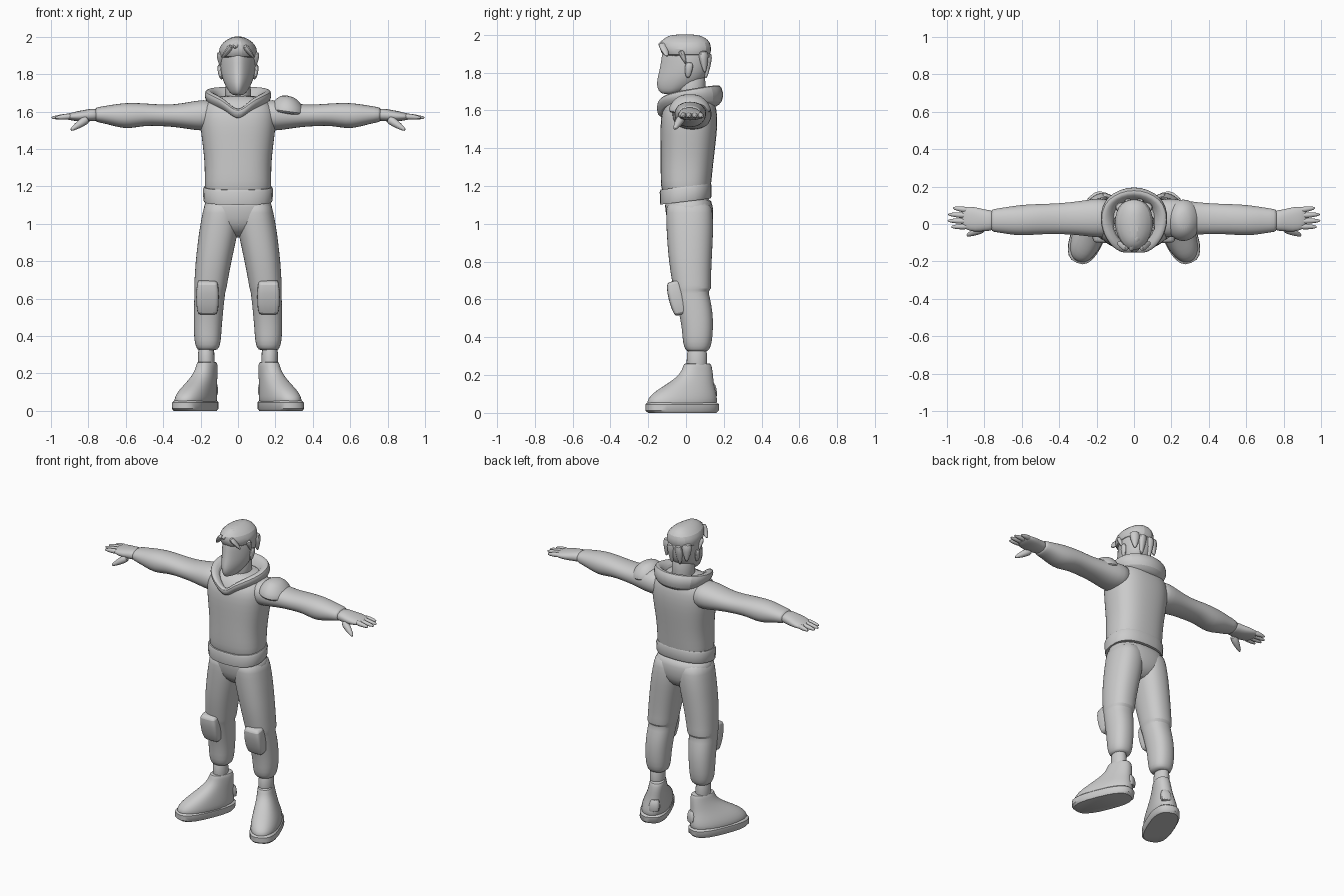
import bpy, bmesh, math
from mathutils import Matrix, Vector

grey = bpy.data.materials.new("plain_grey")
grey.diffuse_color = (0.6, 0.6, 0.6, 1)
MIRROR = Matrix.Scale(-1, 4, (1, 0, 0))
ALONG_X = Matrix(((0, 0, 1, 0), (0, 1, 0, 0), (1, 0, 0, 0), (0, 0, 0, 1)))


def finish(name, bm, mat=Matrix(), sub=0, angle=40):
    bm.transform(mat)
    bmesh.ops.recalc_face_normals(bm, faces=bm.faces)
    me = bpy.data.meshes.new(name)
    bm.to_mesh(me)
    bm.free()
    me.materials.append(grey)
    ob = bpy.data.objects.new(name, me)
    bpy.context.collection.objects.link(ob)
    if sub:
        m = ob.modifiers.new("smooth", "SUBSURF")
        m.levels = m.render_levels = sub
    bpy.ops.object.select_all(action='DESELECT')
    ob.select_set(True)
    bpy.context.view_layer.objects.active = ob
    bpy.ops.object.shade_smooth_by_angle(angle=math.radians(angle))
    return ob


def skin(bm, rings):
    """Bridge rings of points and close both ends."""
    vs = [[bm.verts.new(p) for p in r] for r in rings]
    n = len(vs[0])
    for a, b in zip(vs, vs[1:]):
        for i in range(n):
            bm.faces.new((a[i], a[(i + 1) % n], b[(i + 1) % n], b[i]))
    bm.faces.new(vs[0])
    bm.faces.new(vs[-1])


def loft(name, rings, mat=Matrix(), n=20, power=2.0, pinch=0, tilt=0, sub=1, angle=40):
    """Rings are (height, x min, x max, y min, y max)."""
    pts = []
    for z, x0, x1, y0, y1 in rings:
        ring = []
        for i in range(n):
            t = 2 * math.pi * i / n
            c, s = math.cos(t), math.sin(t)
            u = math.copysign(abs(c) ** (2 / power), c)
            v = math.copysign(abs(s) ** (2 / power), s)
            u *= 1 - pinch * max(0, -v)
            y = (y0 + y1) / 2 + v * (y1 - y0) / 2
            ring.append(((x0 + x1) / 2 + u * (x1 - x0) / 2, y, z + tilt * y))
        pts.append(ring)
    bm = bmesh.new()
    skin(bm, pts)
    return finish(name, bm, mat, sub, angle)


def taper(name, a, b, r0, r1, mat=Matrix(), flat=1.0):
    """Rounded tapering rod from a to b."""
    a, b = Vector(a), Vector(b)
    d = b - a
    m = mat @ Matrix.Translation(a) @ d.to_track_quat('Z', 'Y').to_matrix().to_4x4()
    rings = []
    for f, r in ((0, r0), (.45, r0 * .55 + r1 * .45 + .1 * r0), (.85, r1), (1, r1 * .45)):
        rings.append((d.length * f, -r, r, -r * flat, r * flat))
    loft(name, rings, m, n=10)


# Torso and belt
loft("torso", [(1.12, -.16, .16, -.11, .12), (1.18, -.178, .178, -.13, .13),
               (1.22, -.18, .18, -.135, .135), (1.32, -.178, .178, -.135, .145),
               (1.42, -.19, .19, -.135, .157), (1.52, -.203, .203, -.137, .168),
               (1.60, -.205, .205, -.13, .165), (1.65, -.175, .175, -.10, .15),
               (1.69, -.10, .10, -.06, .12)], n=24, power=2.5)
loft("belt", [(1.118, -.165, .165, -.12, .12), (1.118, -.182, .182, -.136, .13),
              (1.13, -.185, .185, -.138, .135), (1.185, -.188, .188, -.139, .136),
              (1.197, -.182, .182, -.135, .132), (1.197, -.16, .16, -.12, .12)],
     n=24, power=2.5, tilt=.12, sub=0)
loft("hips", [(.925, -.05, .05, -.02, .08), (.97, -.14, .14, -.085, .13),
              (1.03, -.19, .19, -.105, .145), (1.09, -.184, .184, -.112, .145),
              (1.15, -.175, .175, -.115, .13)], n=24, power=2.4)

# Neck and head
loft("neck", [(1.6, -.075, .075, -.05, .11), (1.72, -.068, .068, -.05, .10),
              (1.82, -.07, .07, -.05, .11)])
loft("head", [(1.685, -.025, .025, -.125, -.05), (1.70, -.045, .045, -.145, .0),
              (1.735, -.068, .068, -.158, .07), (1.78, -.088, .088, -.15, .11),
              (1.83, -.096, .096, -.137, .125), (1.89, -.1, .1, -.13, .13),
              (1.95, -.09, .09, -.115, .12), (1.975, -.05, .05, -.07, .08)],
     power=2.3, pinch=.45)
loft("hair", [(1.885, -.088, .088, -.10, .115), (1.89, -.104, .104, -.128, .132),
              (1.925, -.108, .108, -.143, .138), (1.96, -.096, .096, -.142, .132),
              (1.985, -.062, .062, -.115, .105), (2.003, -.022, .022, -.07, .06)],
     n=14, power=2.3, pinch=.2, sub=1, angle=25)
taper("forelock", (.02, -.05, 1.975), (-.02, -.145, 1.945), .036, .016)

# Collar sections: inner top, outer top, outer bottom, inner bottom
half = [((.0, -.118, 1.60), (.0, -.15, 1.59), (.0, -.148, 1.54), (.0, -.10, 1.545)),
        ((.045, -.12, 1.655), (.075, -.178, 1.665), (.07, -.14, 1.60), (.035, -.09, 1.60)),
        ((.105, -.06, 1.70), (.158, -.10, 1.70), (.15, -.08, 1.63), (.08, -.05, 1.61)),
        ((.12, .03, 1.705), (.20, .015, 1.725), (.185, .04, 1.64), (.09, .03, 1.61)),
        ((.095, .105, 1.70), (.165, .14, 1.76), (.155, .17, 1.63), (.07, .09, 1.60)),
        ((.0, .135, 1.69), (.0, .205, 1.765), (.0, .235, 1.635), (.0, .10, 1.59))]
loop = half + [tuple((-x, y, z) for x, y, z in s) for s in half[-2:0:-1]]
bm = bmesh.new()
cv = [[bm.verts.new(p) for p in s] for s in loop]
for a, b in zip(cv, cv[1:] + cv[:1]):
    for i in range(4):
        bm.faces.new((a[i], a[(i + 1) % 4], b[(i + 1) % 4], b[i]))
finish("hood_collar", bm, sub=2, angle=50)

# Single shoulder pad, domed and sloping outwards
pad = Matrix.Translation((.265, .02, 1.61)) @ Matrix.Rotation(math.radians(8), 4, 'Y')
loft("shoulder_pad", [(-.025, -.085, .085, -.10, .10), (-.012, -.102, .102, -.117, .117),
                      (.02, -.092, .088, -.105, .105), (.052, -.068, .058, -.08, .08),
                      (.075, -.04, .02, -.04, .04)], pad)

for side, M in (("left", Matrix()), ("right", MIRROR)):
    # Ear and side locks of hair
    loft(side + "_ear", [(1.77, .08, .095, .0, .02), (1.80, .08, .108, -.008, .032),
                         (1.84, .085, .112, -.008, .042), (1.855, .09, .105, .005, .03)], M, n=10)
    taper(side + "_front_lock", (.03, -.125, 1.955), (.088, -.10, 1.885), .03, .014, M, .6)
    taper(side + "_temple_lock", (.092, -.03, 1.92), (.094, .0, 1.845), .026, .01, M, .7)
    taper(side + "_back_lock", (.07, .09, 1.92), (.075, .1, 1.80), .038, .014, M, .8)
    taper(side + "_nape_lock", (.025, .115, 1.91), (.03, .105, 1.77), .035, .014, M, .8)

    # Sleeve and forearm; sections are (x, z min, z max, y min, y max)
    loft(side + "_arm", [(.10, 1.50, 1.66, -.07, .13), (.19, 1.495, 1.665, -.075, .14),
                         (.26, 1.505, 1.652, -.065, .128), (.34, 1.518, 1.638, -.056, .117),
                         (.42, 1.522, 1.638, -.055, .11), (.50, 1.525, 1.645, -.055, .108),
                         (.58, 1.507, 1.648, -.063, .105), (.64, 1.515, 1.643, -.06, .098),
                         (.70, 1.533, 1.632, -.05, .088), (.755, 1.543, 1.624, -.042, .08),
                         (.765, 1.55, 1.617, -.036, .074)], M @ ALONG_X, power=2.2)
    # Hand
    loft(side + "_palm", [(.74, 1.552, 1.612, -.03, .068), (.775, 1.549, 1.617, -.038, .075),
                          (.80, 1.547, 1.613, -.038, .078), (.85, 1.547, 1.604, -.044, .092),
                          (.895, 1.553, 1.594, -.032, .094), (.925, 1.56, 1.583, -.015, .085)],
         M @ ALONG_X, power=2.3)
    for k, (y, tip) in enumerate(((.078, .968), (.047, .995), (.016, .998), (-.014, .978))):
        taper(f"{side}_finger_{k + 1}", (.885, y * .95, 1.576), (tip, y * 1.1, 1.567),
              .0175, .0105, M)
    taper(side + "_thumb", (.80, -.02, 1.565), (.895, -.062, 1.50), .027, .013, M)

    # Trouser leg with a fold behind the knee and a gathered cuff
    loft(side + "_trouser_leg", [
        (.322, .118, .212, .01, .11), (.335, .10, .222, -.005, .125),
        (.37, .091, .235, -.018, .138), (.45, .086, .238, -.022, .145),
        (.54, .078, .237, -.04, .142), (.62, .069, .234, -.058, .125),
        (.645, .065, .232, -.064, .118), (.655, .06, .236, -.068, .136),
        (.69, .055, .234, -.074, .132), (.80, .034, .228, -.092, .137),
        (.90, .012, .216, -.1, .142), (.98, -.005, .206, -.105, .146),
        (1.06, -.01, .19, -.107, .143), (1.13, .0, .178, -.105, .13)], M, power=2.3)
    # Knee pad, leaning back towards the shin
    knee = M @ Matrix.Translation((.163, -.058, .605)) @ Matrix.Rotation(math.radians(14), 4, 'X')
    loft(side + "_knee_pad", [(-.092, -.045, .045, -.012, .035), (-.085, -.055, .055, -.026, .05),
                              (-.03, -.061, .061, -.034, .05), (.035, -.061, .061, -.034, .05),
                              (.083, -.055, .055, -.026, .05), (.092, -.045, .045, -.012, .035)],
         knee, power=4.5)
    # Ankle
    loft(side + "_ankle", [(.18, .125, .21, .01, .11), (.26, .125, .215, .0, .112),
                           (.37, .125, .215, .005, .115)], M)
    # Shoe and sole, turned outwards
    foot = M @ Matrix.Translation((.228, -.02, 0)) @ Matrix.Rotation(math.radians(22.5), 4, 'Z')
    loft(side + "_sole", [(.0, -.082, .084, -.188, .188), (.012, -.09, .092, -.203, .2),
                          (.045, -.09, .09, -.203, .203), (.055, -.08, .08, -.19, .19)],
         foot, n=24, power=2.7, sub=0)
    loft(side + "_shoe", [(.02, -.085, .085, -.198, .19), (.06, -.09, .087, -.2, .198),
                          (.095, -.088, .078, -.175, .195), (.13, -.084, .062, -.12, .188),
                          (.165, -.08, .046, -.055, .183), (.205, -.078, .032, -.0, .182),
                          (.24, -.077, .024, .018, .178), (.262, -.073, .02, .024, .172),
                          (.262, -.06, .008, .036, .158)],
         foot, n=24, power=2.3)
    # Heel tab
    loft(side + "_heel_tab", [(.07, -.06, .02, .16, .205), (.13, -.055, .01, .15, .203),
                              (.165, -.05, .0, .15, .19)], foot, n=12, power=3)
